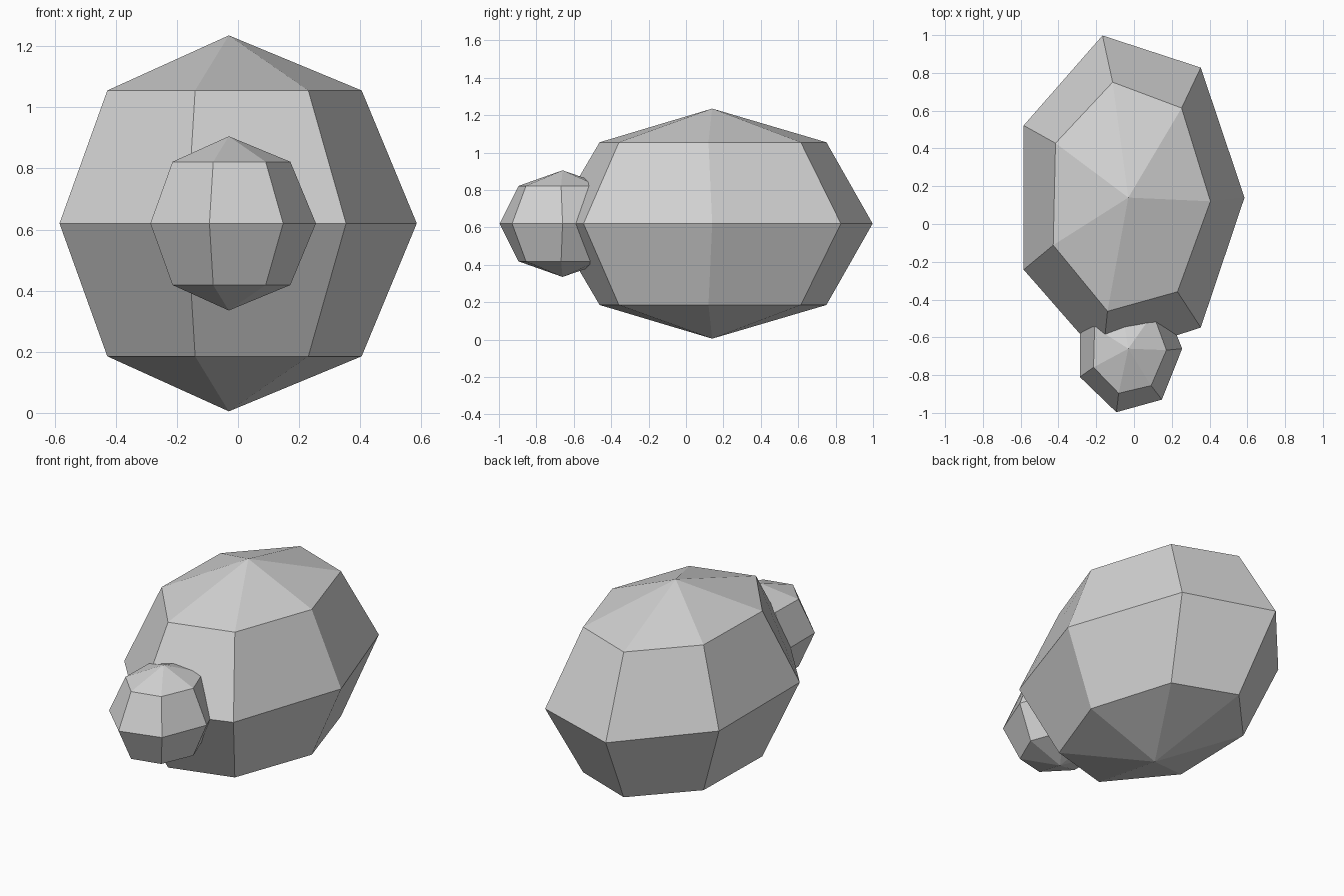
import bpy
import bmesh
from math import cos, sin, pi, tau

if "Cube" in bpy.data.objects:
    bpy.data.objects.remove(bpy.data.objects["Cube"], do_unlink=True)

SIDES = 7

# One plain grey for the whole model
grey = bpy.data.materials.new("light grey")
grey.use_nodes = True
colour = (0.65, 0.65, 0.65, 1)
grey.diffuse_color = colour
grey.node_tree.nodes["Principled BSDF"].inputs["Base Color"].default_value = colour


def faceted_ellipsoid(name, centre, radii):
    """Low-poly ellipsoid: two poles and three rings, outer rings slightly turned."""
    bm = bmesh.new()

    def vert(x, y, z):
        return bm.verts.new([c + r * p for c, r, p in zip(centre, radii, (x, y, z))])

    rings = []
    for lat, turn in ((-pi / 4, -0.032), (0, 0), (pi / 4, -0.032)):
        angles = [tau * i / SIDES + turn for i in range(SIDES)]
        rings.append([vert(cos(lat) * cos(a), cos(lat) * sin(a), sin(lat)) for a in angles])
    bottom, top = vert(0, 0, -1), vert(0, 0, 1)

    for i in range(SIDES):
        j = (i + 1) % SIDES
        bm.faces.new((bottom, rings[0][j], rings[0][i]))
        for low, high in zip(rings, rings[1:]):
            bm.faces.new((low[i], low[j], high[j], high[i]))
        bm.faces.new((rings[-1][i], rings[-1][j], top))
    bmesh.ops.recalc_face_normals(bm, faces=bm.faces)

    mesh = bpy.data.meshes.new(name)
    bm.to_mesh(mesh)
    bm.free()
    mesh.materials.append(grey)
    obj = bpy.data.objects.new(name, mesh)
    bpy.context.collection.objects.link(obj)
    return obj


# Large body with a small head set into its front
faceted_ellipsoid("body", (-0.03, 0.14, 0.62), (0.615, 0.88, 0.615))
faceted_ellipsoid("head", (-0.03, -0.66, 0.62), (0.285, 0.345, 0.285))
